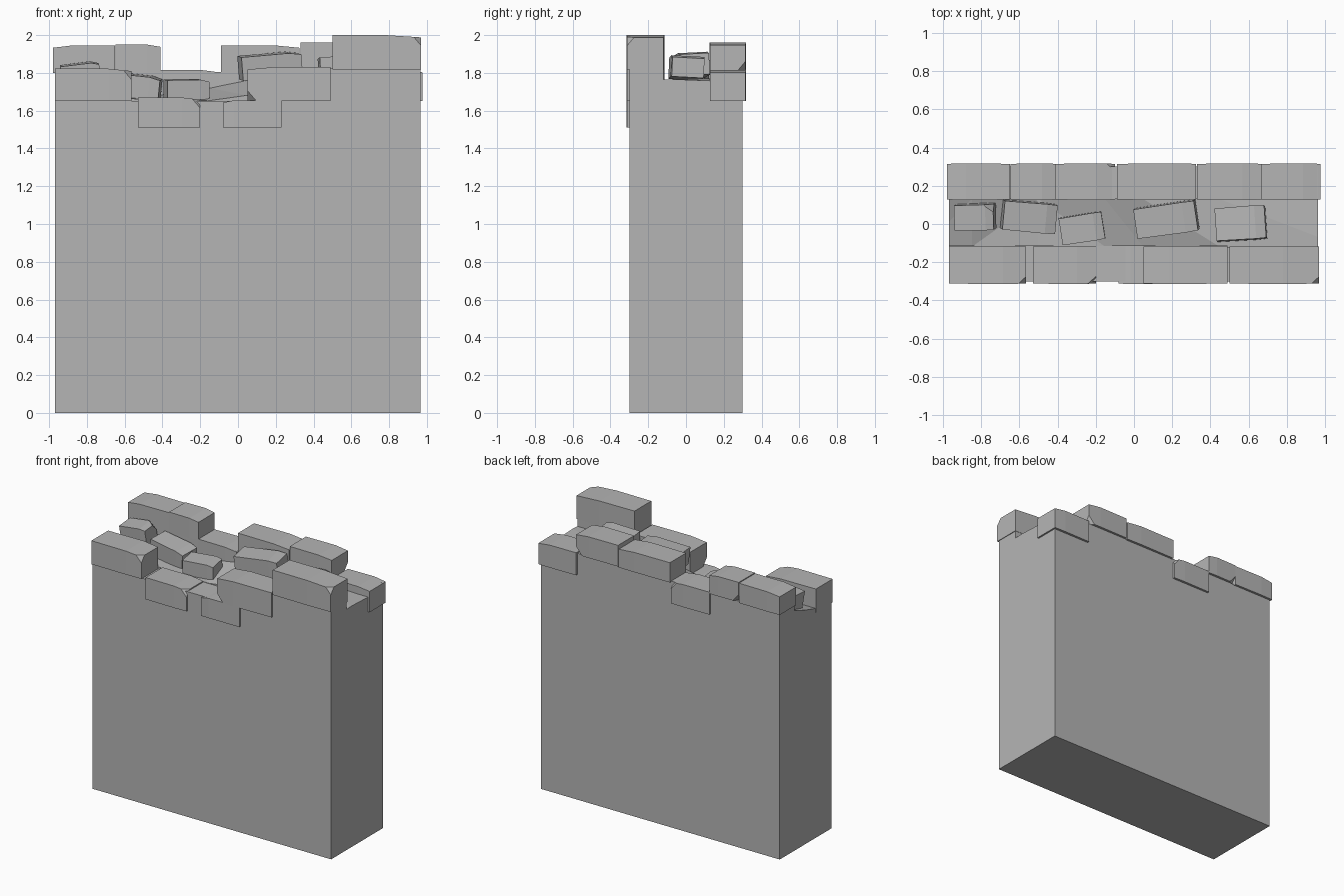
import bpy
import bmesh
from math import radians
from mathutils import Vector

if "Cube" in bpy.data.objects:
    bpy.data.objects.remove(bpy.data.objects["Cube"], do_unlink=True)

stone = bpy.data.materials.new("grey stone")
stone.use_nodes = True
colour = (0.46, 0.46, 0.46, 1)
stone.diffuse_color = colour
stone.node_tree.nodes["Principled BSDF"].inputs["Base Color"].default_value = colour


def finish(name, bm, location=(0, 0, 0), rotation=(0, 0, 0)):
    bmesh.ops.recalc_face_normals(bm, faces=bm.faces)
    mesh = bpy.data.meshes.new(name)
    bm.to_mesh(mesh)
    bm.free()
    mesh.materials.append(stone)
    obj = bpy.data.objects.new(name, mesh)
    obj.location = location
    obj.rotation_euler = [radians(a) for a in rotation]
    bpy.context.collection.objects.link(obj)
    return obj


def box_mesh(size):
    bm = bmesh.new()
    bmesh.ops.create_cube(bm, size=1)
    bmesh.ops.scale(bm, vec=size, verts=bm.verts)
    return bm


def block(name, xs, ys, zs):
    ends = (xs, ys, zs)
    return finish(name, box_mesh([b - a for a, b in ends]), [(a + b) / 2 for a, b in ends])


def brick(name, xs, ys, zs, bend=0.2, chips=(), rotation=(0, 0, 0)):
    """Worn brick: the top sags and the long sides narrow past a bend line; chips are corner signs."""
    ends = (xs, ys, zs)
    size = Vector([b - a for a, b in ends])
    bm = box_mesh(size)
    bmesh.ops.bisect_plane(bm, geom=bm.verts[:] + bm.edges[:] + bm.faces[:],
                           plane_co=(bend * size.x, 0, 0), plane_no=(1, 0, 0))
    for v in bm.verts:
        if abs(v.co.x) > 0.49 * size.x:
            v.co.y *= 0.97
            if v.co.z > 0 and v.co.x * bend > 0:
                v.co.z -= 0.012
    # Broken corners
    legs = Vector((0.05, 0.05, 0.06))
    for chip in chips:
        corner = Vector([s * d / 2 for s, d in zip(chip, size)])
        normal = Vector([s / d for s, d in zip(chip, legs)])
        corner.x -= chip[0] * legs.x
        cut = bmesh.ops.bisect_plane(bm, geom=bm.verts[:] + bm.edges[:] + bm.faces[:],
                                     plane_co=corner, plane_no=normal, clear_outer=True)
        edges = [e for e in cut["geom_cut"] if isinstance(e, bmesh.types.BMEdge)]
        bmesh.ops.holes_fill(bm, edges=edges, sides=0)
    return finish(name, bm, [(a + b) / 2 for a, b in ends], rotation)


def rubble_cutter():
    """Solid above the sloping rubble core: each station is x, front floor, back floor."""
    stations = [(-1.1, 1.68, 1.77), (-0.85, 1.68, 1.75), (-0.5, 1.66, 1.67), (-0.15, 1.652, 1.72),
                (0.05, 1.68, 1.76), (0.45, 1.76, 1.77), (1.1, 1.765, 1.755)]
    bm = bmesh.new()
    rings = [[bm.verts.new(p) for p in ((x, -0.12, f), (x, 0.13, b), (x, 0.13, 2.3), (x, -0.12, 2.3))]
             for x, f, b in stations]
    for r, s in zip(rings, rings[1:]):
        for i in range(4):
            j = (i + 1) % 4
            bm.faces.new((r[i], r[j], s[j], s[i]))
    bm.faces.new(rings[0])
    bm.faces.new(rings[-1])
    bmesh.ops.triangulate(bm, faces=bm.faces)
    return finish("rubble_cutter", bm)


# Wall with a stepped front edge, a rubble trough and a level back edge
wall = block("wall", (-0.97, 0.965), (-0.3, 0.3), (0, 1.822))
cutters = [block("front_cutter", (-2, 0.49), (-1, -0.115), (1.65, 2.5)),
           rubble_cutter(),
           block("back_cutter", (-2, 2), (0.125, 1), (1.805, 2.5))]
bpy.context.view_layer.objects.active = wall
for cutter in cutters:
    cutter.hide_render = True
    mod = wall.modifiers.new("cut", "BOOLEAN")
    mod.operation = "DIFFERENCE"
    mod.solver = "EXACT"
    mod.object = cutter
    bpy.ops.object.modifier_apply(modifier=mod.name)
    bpy.data.objects.remove(cutter, do_unlink=True)

# Front course
front = (-0.315, -0.115)
for i, (xs, zs, bend, chips) in enumerate([
        ((-0.97, -0.565), (1.65, 1.822), 0.2, [(1, -1, 1)]),
        ((-0.53, -0.2), (1.51, 1.67), 0.2, [(1, -1, 1)]),
        ((-0.08, 0.23), (1.51, 1.655), -0.3, []),
        ((0.05, 0.49), (1.65, 1.83), -0.2, [(-1, -1, -1)]),
        ((0.5, 0.97), (1.818, 2.0), 0.1, [(1, -1, 1)])]):
    brick(f"front_brick_{i + 1}", xs, front, zs, bend, chips)

# Back course
back = (0.125, 0.318)
for i, (xs, zs, bend, chips) in enumerate([
        ((-0.98, -0.65), (1.8, 1.945), -0.2, []),
        ((-0.648, -0.41), (1.805, 1.95), 0.2, [(-1, 1, -1)]),
        ((-0.41, -0.1), (1.65, 1.815), 0.2, [(1, 1, 1)]),
        ((-0.09, 0.325), (1.8, 1.945), 0.2, []),
        ((0.33, 0.67), (1.805, 1.96), 0.2, [(1, 1, -1)]),
        ((0.67, 0.977), (1.65, 1.815), 0.2, [])]):
    brick(f"back_brick_{i + 1}", xs, back, zs, bend, chips)

# Loose bricks lying on the rubble core
for i, (xs, ys, zs, chips, rotation) in enumerate([
        ((-0.935, -0.73), (-0.03, 0.105), (1.72, 1.85), [(1, 1, 1)], (4, -7, 1)),
        ((-0.69, -0.41), (-0.04, 0.115), (1.67, 1.79), [], (3, 6, -5)),
        ((-0.385, -0.16), (-0.095, 0.05), (1.66, 1.765), [], (2, -1, 9)),
        ((0.01, 0.33), (-0.055, 0.105), (1.775, 1.9), [], (3, -5, 8)),
        ((0.43, 0.69), (-0.085, 0.09), (1.77, 1.885), [], (-3, -3, 4))]):
    brick(f"loose_brick_{i + 1}", xs, ys, zs, 0.3, chips, rotation)
